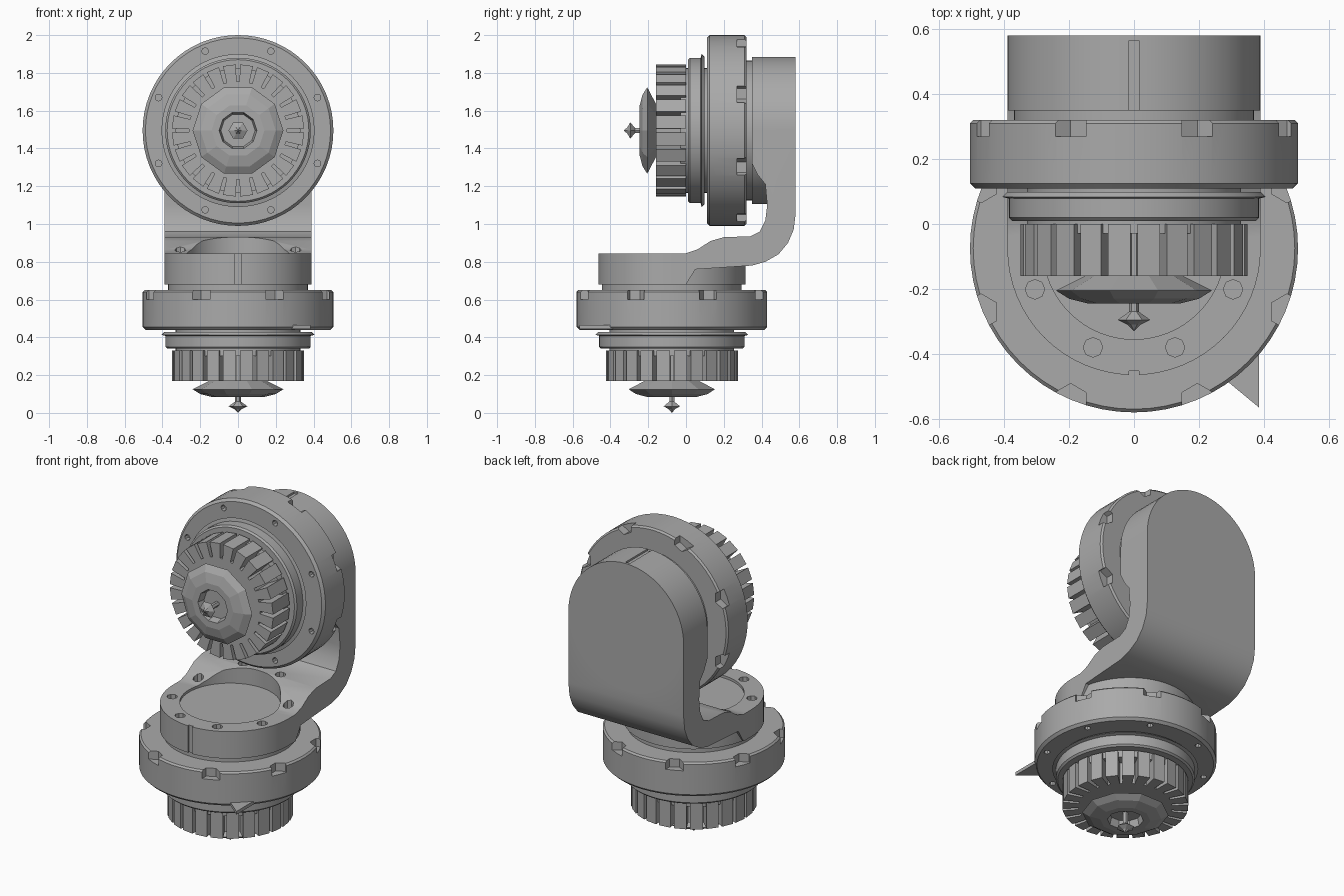
import bpy, bmesh
from math import pi, cos, sin
from mathutils import Matrix, Vector

cube = bpy.data.objects.get("Cube")
if cube:
    bpy.data.objects.remove(cube, do_unlink=True)

grey = bpy.data.materials.new("matte_grey")
grey.use_nodes = True
grey.diffuse_color = (0.4, 0.4, 0.4, 1)
grey.node_tree.nodes["Principled BSDF"].inputs["Base Color"].default_value = grey.diffuse_color


def select(obj):
    bpy.ops.object.select_all(action='DESELECT')
    obj.select_set(True)
    bpy.context.view_layer.objects.active = obj


def finish(bm, name, matrix=Matrix()):
    bmesh.ops.recalc_face_normals(bm, faces=bm.faces)
    bmesh.ops.transform(bm, matrix=matrix, verts=bm.verts)
    mesh = bpy.data.meshes.new(name)
    bm.to_mesh(mesh)
    bm.free()
    mesh.materials.append(grey)
    obj = bpy.data.objects.new(name, mesh)
    bpy.context.collection.objects.link(obj)
    return obj


def lathe(name, profile, matrix=Matrix(), sides=64):
    """Revolve (radius, height) points around the local z axis."""
    bm = bmesh.new()
    verts = [bm.verts.new((r, 0, z)) for r, z in profile]
    edges = [bm.edges.new(pair) for pair in zip(verts, verts[1:])]
    bmesh.ops.spin(bm, geom=verts + edges, cent=(0, 0, 0), axis=(0, 0, 1),
                   angle=2 * pi, steps=sides, use_merge=True)
    bmesh.ops.remove_doubles(bm, verts=bm.verts, dist=1e-5)
    return finish(bm, name, matrix)


def disc(name, radius, low, high, matrix=Matrix(), sides=64):
    return lathe(name, [(0, low), (radius, low), (radius, high), (0, high)], matrix, sides)


def prism(name, outline, low, high, matrix=Matrix()):
    """Extrude a flat outline along the local z axis."""
    bm = bmesh.new()
    face = bm.faces.new([bm.verts.new((u, v, low)) for u, v in outline])
    top = bmesh.ops.extrude_face_region(bm, geom=[face])["geom"]
    moved = [v for v in top if isinstance(v, bmesh.types.BMVert)]
    bmesh.ops.translate(bm, vec=(0, 0, high - low), verts=moved)
    return finish(bm, name, matrix)


def combine(obj, other, operation):
    mod = obj.modifiers.new(operation, 'BOOLEAN')
    mod.operation = operation
    mod.solver = 'EXACT'
    mod.object = other
    select(obj)
    bpy.ops.object.modifier_apply(modifier=mod.name)
    bpy.data.objects.remove(other, do_unlink=True)


def drill(obj, circle, radius, low, high, matrix, count=8, sides=8):
    """Cut a circle of evenly spaced holes."""
    bm = bmesh.new()
    for i in range(count):
        a = 2 * pi * (i + 0.5) / count
        spot = Vector((circle * cos(a), circle * sin(a), (low + high) / 2))
        bmesh.ops.create_cone(bm, cap_ends=True, segments=sides, radius1=radius,
                              radius2=radius, depth=high - low,
                              matrix=Matrix.Translation(spot))
    combine(obj, finish(bm, "hole_cutter", matrix), 'DIFFERENCE')


def smooth(obj):
    select(obj)
    bpy.ops.object.shade_smooth_by_angle(angle=0.5)


def drive_unit(prefix, matrix):
    # Neck and core joining the stages
    smooth(disc(prefix + "_neck", 0.37, 0.63, 0.775, matrix))
    smooth(disc(prefix + "_core", 0.33, 0.3, 0.46, matrix))

    # Broad ring with edge notches and bolt holes
    ring = lathe(prefix + "_ring", [(0, 0.44), (0.49, 0.44), (0.505, 0.455),
                                    (0.505, 0.64), (0.495, 0.65), (0, 0.65)], matrix)
    drill(ring, 0.51, 0.055, 0.6, 0.7, matrix, sides=6)
    drill(ring, 0.455, 0.018, 0.4, 0.47, matrix)
    smooth(ring)

    # Flange with a thin flared lip
    smooth(lathe(prefix + "_flange", [(0, 0.34), (0.375, 0.34), (0.385, 0.35),
                                      (0.385, 0.408), (0.405, 0.413),
                                      (0.39, 0.428), (0, 0.428)], matrix))

    # Slotted wheel
    teeth = 24
    outline = []
    for i in range(teeth):
        for r, t in ((0.26, 0.12), (0.35, 0.12), (0.35, 0.88), (0.26, 0.88)):
            a = 2 * pi * (i + t) / teeth
            outline.append((r * cos(a), r * sin(a)))
    prism(prefix + "_slotted_wheel", outline, 0.17, 0.33, matrix)

    # Faceted hub cap with a hollow centre, and the pointed tip
    lathe(prefix + "_hub_cap", [(0, 0.18), (0.13, 0.18), (0.24, 0.125), (0.2, 0.1),
                                (0.14, 0.085), (0.1, 0.085), (0.09, 0.13), (0, 0.13)],
          matrix, sides=10)
    lathe(prefix + "_tip", [(0, 0), (0.02, 0.02), (0.05, 0.035), (0.015, 0.06),
                            (0.015, 0.14), (0, 0.14)], matrix, sides=6)


lower = Matrix.Translation((0, -0.075, 0))
upper = Matrix.Translation((0, -0.33, 1.495)) @ Matrix.Rotation(-pi / 2, 4, 'X')
drive_unit("lower", lower)
drive_unit("upper", upper)

# Small pointed tab on the lower ring
prism("pointer_tab", [(0.27, -0.47), (0.385, -0.565), (0.385, -0.36)], 0.445, 0.465)

# Bent arm, drawn in side profile and extruded across the width
side = [(-0.075, 0.68), (0, 0.68), (0.05, 0.76), (0.2, 0.77), (0.35, 0.78),
        (0.42, 0.8), (0.49, 0.84), (0.54, 0.9), (0.57, 0.97), (0.58, 1.05),
        (0.58, 1.495), (0.35, 1.495), (0.35, 1.32), (0.38, 1.26), (0.42, 1.21),
        (0.43, 1.1), (0.42, 1.02), (0.39, 0.96), (0.34, 0.935), (0.2, 0.93),
        (0.13, 0.91), (0.06, 0.865), (0, 0.845), (-0.075, 0.845)]
across = Matrix(((0, 0, 1, 0), (1, 0, 0, 0), (0, 1, 0, 0), (0, 0, 0, 1)))
bracket = prism("bracket", side, -0.39, 0.39, across)

# Rounded ends of the bracket
combine(bracket, disc("base_end", 0.39, 0.68, 0.845, lower), 'UNION')
combine(bracket, disc("back_end", 0.39, 0.68, 0.91, upper), 'UNION')

# Round pocket and bolt holes in the base
combine(bracket, disc("pocket_cutter", 0.28, 0.83, 1.0, lower), 'DIFFERENCE')
drill(bracket, 0.33, 0.03, 0.785, 1.0, lower)

# Narrow grooves at the middle of both rounded ends
for matrix, y, low, high in ((lower, -0.39, 0.6, 0.9), (upper, -0.39, 0.6, 0.895)):
    groove = prism("groove_cutter", [(-0.015, y - 0.02), (0.015, y - 0.02),
                                     (0.015, y + 0.012), (-0.015, y + 0.012)],
                   low, high, matrix)
    combine(bracket, groove, 'DIFFERENCE')
smooth(bracket)
